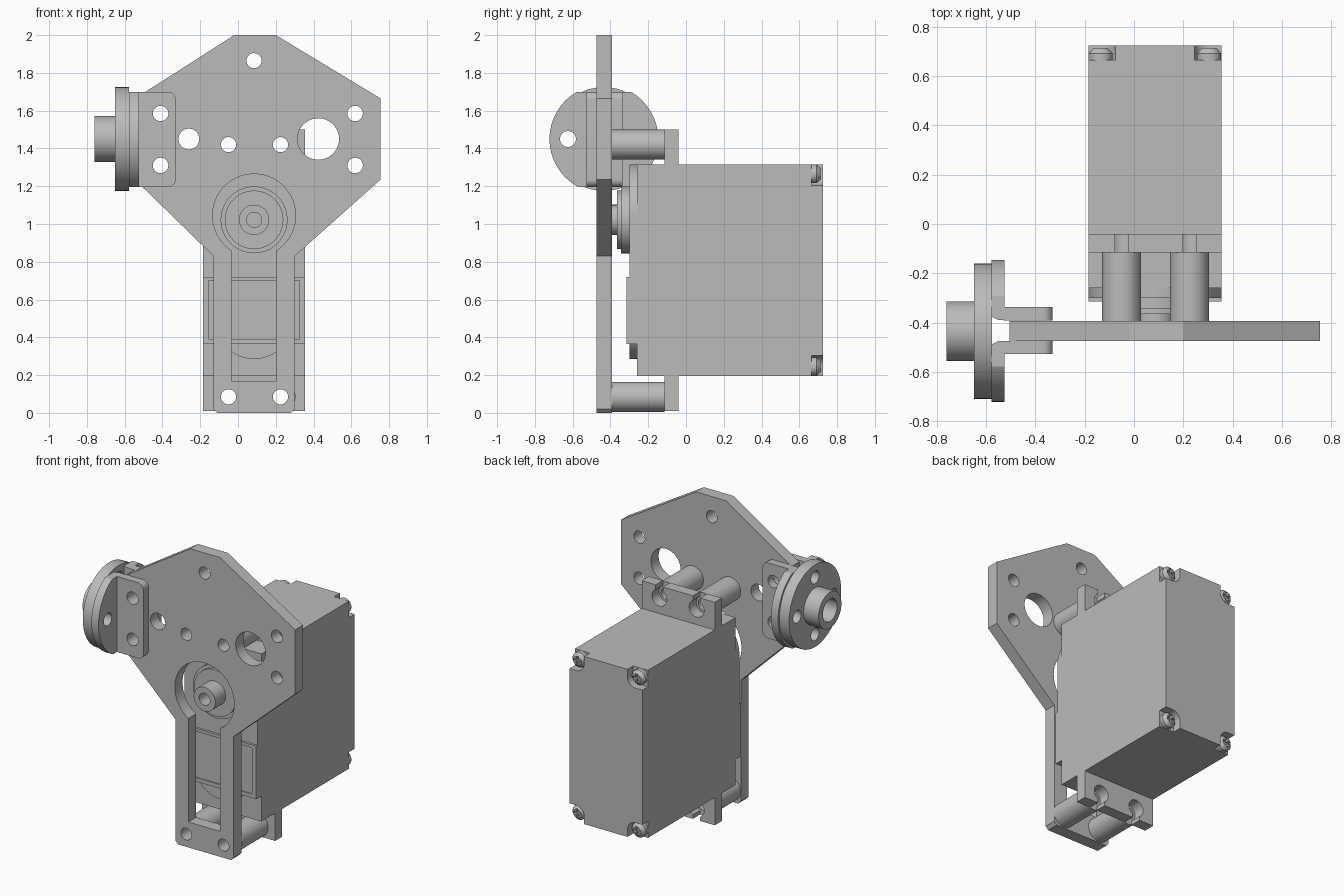
import bpy, bmesh
from math import cos, sin, pi, radians
from mathutils import Vector

cube = bpy.data.objects.get("Cube")
if cube:
    bpy.data.objects.remove(cube, do_unlink=True)

grey = bpy.data.materials.new("plain_grey")
grey.use_nodes = True
grey.diffuse_color = (0.5, 0.5, 0.5, 1)
grey.node_tree.nodes["Principled BSDF"].inputs["Base Color"].default_value = (0.5, 0.5, 0.5, 1)

PLACE = {"X": lambda u, w, t: (t, u, w),
         "Y": lambda u, w, t: (u, t, w),
         "Z": lambda u, w, t: (u, w, t)}


def prism(name, pts, t0, t1, axis="Y", taper=1.0):
    """Extrude a flat outline along an axis, optionally tapering the far end."""
    bm = bmesh.new()
    cu = sum(p[0] for p in pts) / len(pts)
    cw = sum(p[1] for p in pts) / len(pts)
    near = [bm.verts.new(PLACE[axis](u, w, t0)) for u, w in pts]
    far = [bm.verts.new(PLACE[axis](cu + (u - cu) * taper, cw + (w - cw) * taper, t1)) for u, w in pts]
    bm.faces.new(near)
    bm.faces.new(far)
    n = len(pts)
    for i in range(n):
        j = (i + 1) % n
        bm.faces.new((near[i], near[j], far[j], far[i]))
    bmesh.ops.recalc_face_normals(bm, faces=bm.faces[:])
    mesh = bpy.data.meshes.new(name)
    bm.to_mesh(mesh)
    bm.free()
    mesh.materials.append(grey)
    obj = bpy.data.objects.new(name, mesh)
    bpy.context.collection.objects.link(obj)
    return obj


def arc(u, w, r, a0=0, a1=360, n=48):
    steps = n if a1 - a0 == 360 else n + 1
    return [(u + r * cos(radians(a0 + (a1 - a0) * i / n)),
             w + r * sin(radians(a0 + (a1 - a0) * i / n))) for i in range(steps)]


def rect(u0, u1, w0, w1):
    return [(u0, w0), (u1, w0), (u1, w1), (u0, w1)]


def disc(name, u, w, r, t0, t1, axis="Y", taper=1.0):
    return prism(name, arc(u, w, r), t0, t1, axis, taper)


def combine(target, other, operation="DIFFERENCE"):
    """Apply a boolean and drop the helper."""
    mod = target.modifiers.new("cut", "BOOLEAN")
    mod.object, mod.operation, mod.solver = other, operation, "EXACT"
    bpy.context.view_layer.objects.active = target
    bpy.ops.object.modifier_apply(modifier=mod.name)
    bpy.data.objects.remove(other, do_unlink=True)


def drill(target, u, w, r, t0, t1, axis="Y"):
    combine(target, disc("cutter", u, w, r, t0, t1, axis))


MID = 0.085                       # centre line of the motor
POSTS = (-0.05, 0.225)            # standoff columns
ROWS = ((0.085, -1), (1.42, 1))   # standoff heights and outward direction
F, B = -0.475, -0.393             # plate front and back

# Mounting plate with shaft opening, leg slot and holes
plate = prism("mounting_plate", [
    (-0.02, 2.0), (0.2, 2.0), (0.755, 1.665), (0.755, 1.235), (0.3, 0.83),
    (0.3, 0.02), (0.28, 0), (-0.11, 0), (-0.13, 0.02), (-0.13, 0.83),
    (-0.505, 1.195), (-0.505, 1.69)], F, B)
drill(plate, MID, 1.045, 0.22, -0.6, -0.3)
combine(plate, prism("cutter", rect(-0.035, 0.2, 0.17, 1.0), -0.6, -0.3))
holes = [(MID, 1.865, 0.04), (-0.26, 1.45, 0.055), (0.425, 1.45, 0.11)]
holes += [(x, z, 0.041) for x in (-0.41, 0.62) for z in (1.31, 1.585)]
holes += [(x, z, 0.04) for x in POSTS for z, _ in ROWS]
for x, z, r in holes:
    drill(plate, x, z, r, -0.6, -0.3)

# Hollow standoffs between plate and motor tabs
for x in POSTS:
    for z, _ in ROWS:
        post = disc("standoff", x, z, 0.079, B, -0.115)
        drill(post, x, z, 0.04, -0.6, 0.1)

# Motor tabs with open keyhole slots
for z, side in ROWS:
    lo, hi = (0.01, 0.2) if side < 0 else (1.31, 1.5)
    tab = prism("motor_tab", rect(-0.185, 0.355, lo, hi), -0.115, -0.04)
    for x in POSTS:
        drill(tab, x, z, 0.055, -0.2, 0.1)
        end = z + side * 0.2
        combine(tab, prism("cutter", rect(x - 0.027, x + 0.027, min(z, end), max(z, end)), -0.2, 0.1))

# Motor case with notched rear corners and cross-slotted screws
case = prism("motor_case", rect(-0.185, 0.355, 0.195, 1.315), -0.26, 0.725)
for sx in (-1, 1):
    for sz in (-1, 1):
        cx, cz = MID + sx * 0.22, 0.755 + sz * 0.51
        ox, oz, r = cx + sx * 0.2, cz + sz * 0.2, 0.06
        quarter = [(cx - sx * r * sin(a * pi / 16), cz - sz * r * cos(a * pi / 16)) for a in range(9)]
        notch = [(ox, cz - sz * r)] + quarter + [(cx - sx * r, oz), (ox, oz)]
        combine(case, prism("cutter", notch, 0.665, 0.8))
        screw = disc("case_screw", cx, cz, 0.049, 0.655, 0.692)
        combine(screw, disc("screw_dome", cx, cz, 0.049, 0.692, 0.714, taper=0.6), "UNION")
        for a, b in ((0.03, 0.008), (0.008, 0.03)):
            combine(screw, prism("cutter", rect(cx - a, cx + a, cz - b, cz + b), 0.695, 0.75))

# Front cap with round top, label ridge and lower round boss
prism("front_cap", arc(MID, 1.045, 0.27, 0, 180) + [(-0.185, 0.6), (0.355, 0.6)], -0.3, -0.255)
ridge = prism("label_ridge", rect(-0.185, 0.355, 0.365, 0.72), -0.315, -0.255)
combine(ridge, prism("cutter", rect(-0.155, 0.325, 0.39, 0.7), -0.4, -0.307))
disc("lower_boss", MID, 0.49, 0.205, -0.3, -0.255)

# Output shaft and its collars
disc("outer_collar", MID, 1.022, 0.177, -0.345, -0.295)
disc("inner_collar", MID, 1.022, 0.155, -0.365, -0.34)
shaft = disc("output_shaft", MID, 1.022, 0.08, -0.475, -0.36)
drill(shaft, MID, 1.022, 0.04, -0.6, -0.38)

# Side wheel: clipped inner flange, outer flange and bored hub
CY, CZ = -0.435, 1.45
inner = disc("inner_flange", CY, CZ, 0.288, -0.578, -0.525, "X")
combine(inner, prism("clip", rect(-1, 0, 1.195, 1.7), -0.7, -0.4, "X"), "INTERSECT")
flare = [(-0.578, -0.46 - 0.035), (-0.57, -0.485), (-0.55, F), (-0.4, F),
         (-0.4, -0.39), (-0.55, -0.39), (-0.57, -0.38), (-0.578, -0.37)]
combine(inner, prism("cutter", [(-0.6, -0.495)] + flare[1:-1] + [(-0.6, -0.37)], 1, 2, "Z"))
outer = disc("outer_flange", CY, CZ, 0.275, -0.65, -0.577, "X")
hub = disc("wheel_hub", CY, CZ, 0.121, -0.76, -0.649, "X")
for part in (outer, hub):
    drill(part, CY, CZ, 0.075, -0.9, -0.59, "X")
for dy, dz in ((1, 0), (-1, 0), (0, 1), (0, -1)):
    for part in (inner, outer):
        drill(part, CY + dy * 0.19, CZ + dz * 0.19, 0.042, -0.9, -0.4, "X")

# Clamp plates gripping the mounting plate
outline = ([(-0.53, 1.195)] + arc(-0.37, 1.235, 0.04, -90, 0, 10)
           + arc(-0.37, 1.66, 0.04, 0, 90, 10) + [(-0.53, 1.7)])
for y0, y1 in ((-0.528, F), (-0.391, -0.337)):
    clamp = prism("clamp_plate", outline, y0, y1)
    for z in (1.31, 1.585):
        drill(clamp, -0.41, z, 0.041, -0.7, -0.2)

# Smooth the round walls, keep edges crisp
for obj in bpy.context.scene.objects:
    obj.select_set(obj.type == "MESH")
bpy.context.view_layer.objects.active = plate
bpy.ops.object.shade_smooth_by_angle(angle=radians(25))
